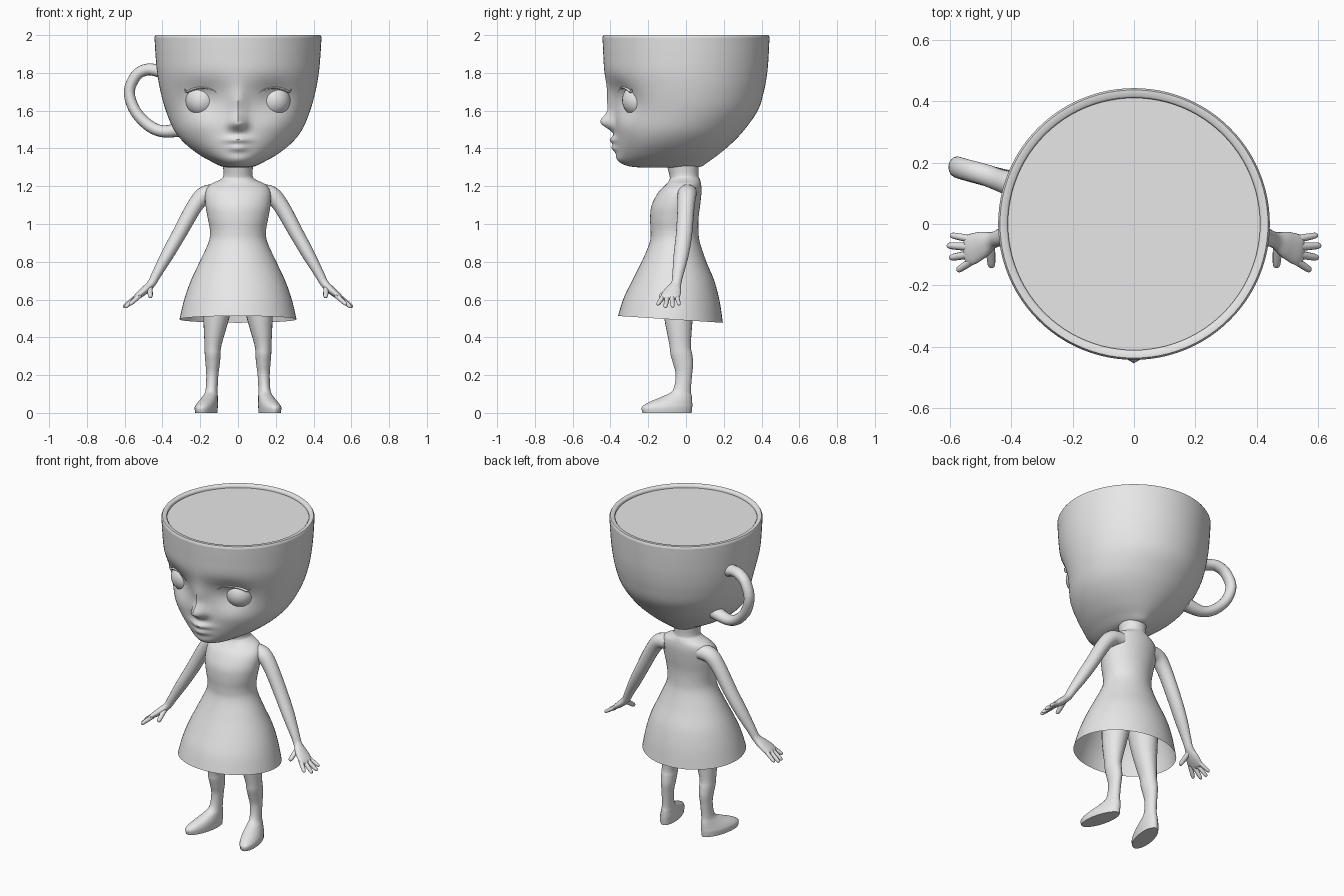
import bpy, bmesh, math
from mathutils import Vector

grey = bpy.data.materials.new("plain_grey")
grey.diffuse_color = (0.8, 0.8, 0.8, 1)


def spline(rows, n):
    """Catmull-Rom interpolation of rows of numbers."""
    out = []
    for i in range(len(rows) - 1):
        a, b = rows[max(i - 1, 0)], rows[i]
        c, d = rows[i + 1], rows[min(i + 2, len(rows) - 1)]
        for k in range(n):
            t = k / n
            out.append([0.5 * (2 * q + (r - p) * t + (2 * p - 5 * q + 4 * r - s) * t * t
                               + (3 * q - p - 3 * r + s) * t ** 3)
                        for p, q, r, s in zip(a, b, c, d)])
    out.append(list(rows[-1]))
    return out


def skin(name, rings, cap_start=True, cap_end=True):
    """Join rings of points into a smooth-shaded object."""
    bm = bmesh.new()
    vr = [[bm.verts.new(p) for p in ring] for ring in rings]
    n = len(vr[0])
    for a, b in zip(vr, vr[1:]):
        for i in range(n):
            j = (i + 1) % n
            bm.faces.new((a[i], a[j], b[j], b[i]))
    if cap_start:
        bm.faces.new(vr[0][::-1])
    if cap_end:
        bm.faces.new(vr[-1])
    bmesh.ops.recalc_face_normals(bm, faces=bm.faces)
    me = bpy.data.meshes.new(name)
    bm.to_mesh(me)
    bm.free()
    ob = bpy.data.objects.new(name, me)
    bpy.context.collection.objects.link(ob)
    finish(ob)
    return ob


def finish(ob):
    ob.data.materials.append(grey)
    bpy.ops.object.select_all(action='DESELECT')
    ob.select_set(True)
    bpy.context.view_layer.objects.active = ob
    bpy.ops.object.shade_smooth_by_angle(angle=math.radians(50))


def stack(name, rows, steps, segs, deform=None, extra=(), side=1, caps=(True, True)):
    """Horizontal ovals. Row: z, centre x, half width, front y, back y, shear."""
    rings = []
    for z, cx, w, yf, yb, sh in spline(rows, steps) + list(extra):
        ring = []
        for i in range(segs):
            a = 2 * math.pi * i / segs
            dy = (yb - yf) / 2 * math.sin(a)
            p = Vector((side * (cx + w * math.cos(a) - sh * dy), (yf + yb) / 2 + dy, z))
            ring.append(deform(p) if deform else p)
        rings.append(ring)
    return skin(name, rings, *caps)


def tube(name, rows, steps=5, segs=16, side=1):
    """Swept oval. Row: x, y, z, radius along y, radius across."""
    rows = spline(rows, steps)
    pts = [Vector((side * r[0], r[1], r[2])) for r in rows]
    rings = []
    for i, r in enumerate(rows):
        t = (pts[min(i + 1, len(pts) - 1)] - pts[max(i - 1, 0)]).normalized()
        u = t.cross(Vector((0, 1, 0))).normalized()
        v = u.cross(t)
        rings.append([pts[i] + v * r[3] * math.cos(a) + u * r[4] * math.sin(a)
                      for a in (2 * math.pi * k / segs for k in range(segs))])
    return skin(name, rings)


# Face relief: x, z, spread x, spread z, forward amount (mirrored in x)
RELIEF = [
    (0, 1.54, 0.026, 0.03, 0.062),       # nose tip
    (0, 1.63, 0.028, 0.07, 0.03),        # nose bridge
    (0.03, 1.525, 0.016, 0.018, 0.018),  # nostril wings
    (0.19, 1.67, 0.075, 0.06, -0.04),    # eye sockets
    (0.2, 1.52, 0.07, 0.05, 0.012),      # cheeks
    (0, 1.445, 0.04, 0.014, 0.03),       # upper lip
    (0, 1.403, 0.034, 0.014, 0.024),     # lower lip
    (0, 1.345, 0.05, 0.025, 0.012),      # chin
]


def face(p):
    if p.y < -0.05:
        d = sum(k * math.exp(-((abs(p.x) - x) / sx) ** 2 / 2 - ((p.z - z) / sz) ** 2 / 2)
                for x, z, sx, sz, k in RELIEF)
        p.y -= d * min(1, (-0.05 - p.y) / 0.12)
    return p


# Cup-shaped head with rim and filled top
stack("cup_head", [
    (1.298, 0, 0.05, -0.22, 0.05, 0), (1.306, 0, 0.09, -0.30, 0.085, 0),
    (1.33, 0, 0.14, -0.345, 0.12, 0), (1.37, 0, 0.21, -0.363, 0.175, 0),
    (1.43, 0, 0.285, -0.372, 0.245, 0), (1.5, 0, 0.34, -0.375, 0.31, 0),
    (1.6, 0, 0.382, -0.382, 0.38, 0), (1.7, 0, 0.41, -0.402, 0.412, 0),
    (1.8, 0, 0.428, -0.43, 0.43, 0), (1.9, 0, 0.437, -0.438, 0.438, 0),
    (1.99, 0, 0.442, -0.442, 0.442, 0)], 8, 96, face,
    extra=[(2.0, 0, 0.436, -0.436, 0.436, 0), (2.0, 0, 0.416, -0.416, 0.416, 0),
           (1.993, 0, 0.41, -0.41, 0.41, 0), (1.982, 0, 0.41, -0.41, 0.41, 0)])

# Cup handle
tube("cup_handle", [
    (-0.38, 0.125, 1.80, 0.045, 0.04), (-0.43, 0.14, 1.813, 0.037, 0.033),
    (-0.485, 0.16, 1.817, 0.035, 0.031), (-0.54, 0.175, 1.785, 0.035, 0.03),
    (-0.575, 0.185, 1.70, 0.035, 0.029), (-0.545, 0.175, 1.60, 0.035, 0.03),
    (-0.47, 0.155, 1.52, 0.035, 0.031), (-0.39, 0.135, 1.49, 0.037, 0.032),
    (-0.29, 0.12, 1.505, 0.045, 0.04)], 6, 16)


def hem(p):
    """Tilt the hem so that it is lower at the back."""
    p.z -= 0.065 * (p.y + 0.08) * max(0, min(1, (0.7 - p.z) / 0.2))
    return p


# Neck, torso and open flared dress
stack("dress_and_neck", [
    (0.495, 0, 0.31, -0.36, 0.195, 0), (0.6, 0, 0.285, -0.33, 0.178, 0),
    (0.7, 0, 0.25, -0.285, 0.15, 0), (0.8, 0, 0.203, -0.235, 0.108, 0),
    (0.9, 0, 0.157, -0.193, 0.074, 0), (0.96, 0, 0.148, -0.187, 0.066, 0),
    (1.03, 0, 0.16, -0.19, 0.066, 0), (1.1, 0, 0.172, -0.182, 0.075, 0),
    (1.17, 0, 0.172, -0.145, 0.082, 0), (1.21, 0, 0.145, -0.105, 0.08, 0),
    (1.235, 0, 0.095, -0.088, 0.074, 0), (1.26, 0, 0.076, -0.088, 0.066, 0),
    (1.34, 0, 0.085, -0.11, 0.07, 0)], 5, 48, hem, caps=(False, True))

for s, label in ((1, "left"), (-1, "right")):
    # Closed eye and lash line
    bpy.ops.mesh.primitive_uv_sphere_add(segments=32, ring_count=20, radius=0.088,
                                         location=(s * 0.19, -0.25, 1.655))
    eye = bpy.context.object
    eye.name = label + "_eyelid"
    finish(eye)
    tube(label + "_lash", [
        (0.105, -0.362, 1.69, 0.004, 0.003), (0.14, -0.35, 1.713, 0.008, 0.006),
        (0.19, -0.332, 1.722, 0.008, 0.006), (0.24, -0.308, 1.712, 0.008, 0.007),
        (0.27, -0.292, 1.70, 0.008, 0.006), (0.283, -0.288, 1.715, 0.002, 0.002)], 4, 8, s)

    # Arm running into a flattened palm
    tube(label + "_arm", [
        (0.11, 0.01, 1.165, 0.05, 0.045), (0.175, 0.005, 1.155, 0.05, 0.046),
        (0.232, 0, 1.09, 0.045, 0.042), (0.31, -0.01, 0.95, 0.043, 0.038),
        (0.372, -0.025, 0.84, 0.04, 0.034), (0.428, -0.042, 0.74, 0.03, 0.026),
        (0.458, -0.052, 0.685, 0.027, 0.022), (0.495, -0.068, 0.648, 0.044, 0.021),
        (0.535, -0.085, 0.615, 0.05, 0.016), (0.55, -0.088, 0.603, 0.036, 0.008)], 5, 20, s)

    # Fingers and thumb: base, tip, radius
    fingers = [((0.525, -0.05, 0.62), (0.598, -0.036, 0.572), 0.011),
               ((0.53, -0.075, 0.62), (0.608, -0.07, 0.56), 0.012),
               ((0.53, -0.098, 0.618), (0.6, -0.11, 0.557), 0.012),
               ((0.52, -0.115, 0.622), (0.575, -0.152, 0.572), 0.012),
               ((0.468, -0.065, 0.665), (0.463, -0.142, 0.612), 0.014)]
    for k, (a, b, r) in enumerate(fingers):
        a, b = Vector(a), Vector(b)
        rows = [(*a.lerp(b, t), r * f, r * f)
                for t, f in ((0, 1.15), (0.5, 1.05), (0.85, 0.9), (0.96, 0.6), (1, 0.15))]
        tube(f"{label}_finger_{k + 1}", rows, 3, 10, s)

    # Leg and flat-soled foot
    stack(label + "_leg", [
        (0, 0.168, 0.053, -0.23, 0.03, 0.2), (0.03, 0.168, 0.055, -0.234, 0.033, 0.2),
        (0.055, 0.16, 0.05, -0.20, 0.033, 0.18), (0.085, 0.148, 0.04, -0.13, 0.031, 0.12),
        (0.12, 0.14, 0.032, -0.07, 0.026, 0.05), (0.2, 0.136, 0.032, -0.055, 0.032, 0),
        (0.26, 0.134, 0.038, -0.068, 0.038, 0), (0.31, 0.134, 0.042, -0.082, 0.033, 0),
        (0.36, 0.132, 0.045, -0.088, 0.026, 0), (0.5, 0.115, 0.068, -0.115, 0.036, 0),
        (0.62, 0.1, 0.08, -0.13, 0.055, 0), (0.74, 0.085, 0.08, -0.13, 0.06, 0)], 5, 24, side=s)
